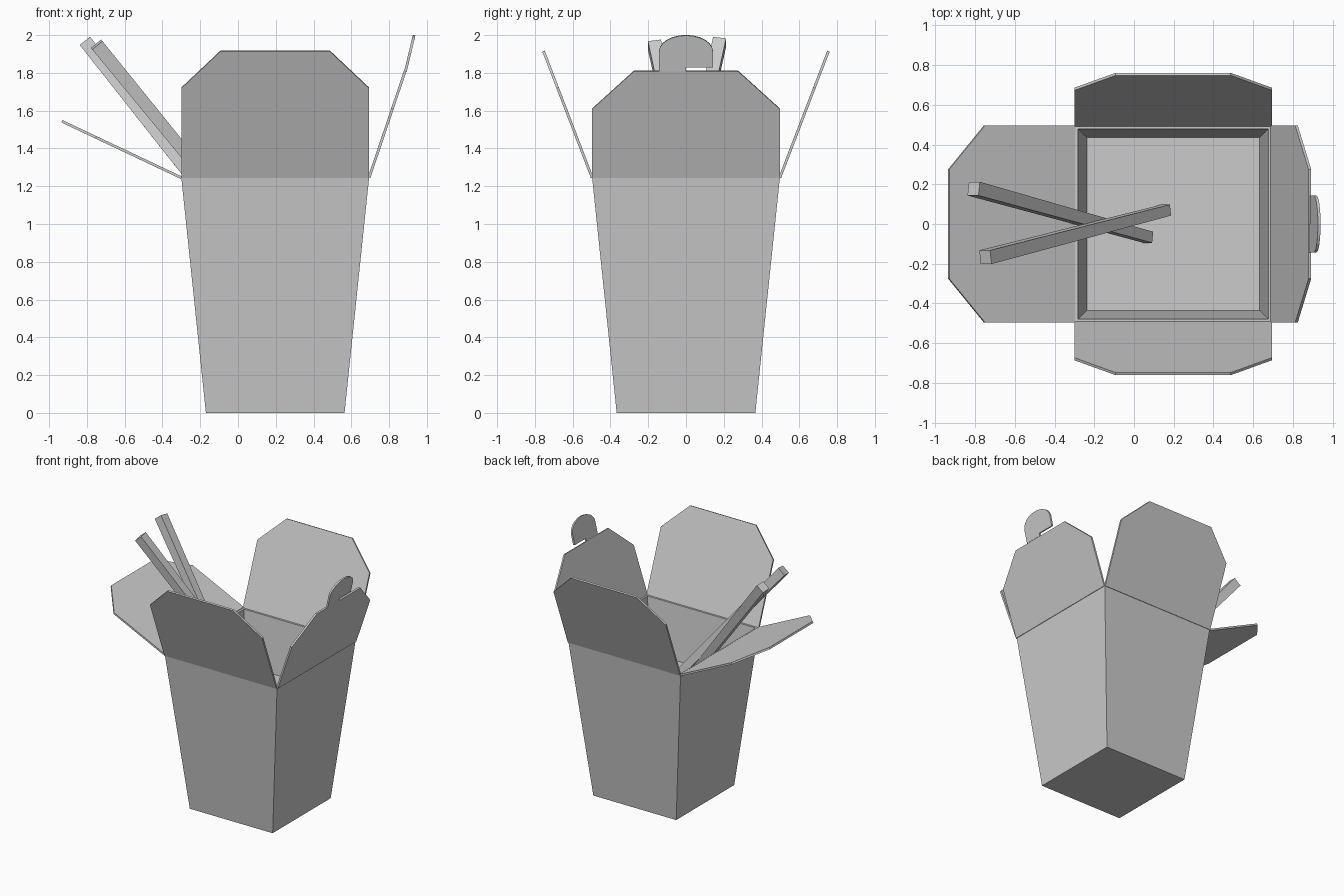
import bpy, bmesh, math
from mathutils import Vector, Matrix

if "Cube" in bpy.data.objects:
    bpy.data.objects.remove(bpy.data.objects["Cube"])

CX = 0.197             # centre of the carton in x
BASE, RIM = 0.367, 0.497
HEIGHT, FOOD = 1.245, 0.82
WALL = 0.018


def make(name, verts, faces):
    me = bpy.data.meshes.new(name)
    me.from_pydata([tuple(v) for v in verts], [], faces)
    bm = bmesh.new()
    bm.from_mesh(me)
    bmesh.ops.recalc_face_normals(bm, faces=bm.faces)
    bm.to_mesh(me)
    bm.free()
    ob = bpy.data.objects.new(name, me)
    bpy.context.collection.objects.link(ob)
    return ob


def loft(name, rings):
    """Closed skin through a list of four-cornered rings."""
    verts = [v for r in rings for v in r]
    n = len(rings)
    faces = [(4*k + i, 4*k + (i+1) % 4, 4*k + 4 + (i+1) % 4, 4*k + 4 + i)
             for k in range(n - 1) for i in range(4)]
    faces += [(3, 2, 1, 0), tuple(range(4*n - 4, 4*n))]
    return make(name, verts, faces)


def square(h, z):
    return [Vector((CX + sx*h, sy*h, z)) for sx, sy in ((-1, -1), (1, -1), (1, 1), (-1, 1))]


def panel(name, outline, yaw, tilt, hinge=(RIM, HEIGHT), thick=0.014):
    """Card sheet: outline is (across, along), hinged at (out, z), tilted up, turned by yaw."""
    t = math.radians(tilt)
    turn = Matrix.Translation((CX, 0, 0)) @ Matrix.Rotation(math.radians(yaw), 4, 'Z')
    verts = [turn @ Vector((hinge[0] + v*math.cos(t), u, hinge[1] + v*math.sin(t)))
             for u, v in outline]
    ob = make(name, verts, [tuple(range(len(verts)))])
    mod = ob.modifiers.new("card", 'SOLIDIFY')
    mod.thickness = thick
    mod.offset = 0
    return ob


def flap_outline(straight, length, half_top):
    right = [(RIM, 0), (RIM, straight), (half_top, length)]
    return right + [(-u, v) for u, v in reversed(right)]


# tapered carton with inner walls down to the filling
inner = BASE + (RIM - BASE)*FOOD/HEIGHT - WALL
loft("carton", [square(BASE, 0), square(RIM, HEIGHT),
                square(RIM - WALL, HEIGHT), square(inner, FOOD)])

# lid flaps
panel("back_flap", flap_outline(0.509, 0.718, 0.29), 90, 69)
panel("front_flap", flap_outline(0.509, 0.718, 0.29), -90, 69)
panel("left_flap", flap_outline(0.50, 0.70, 0.275), 180, 25.3)
panel("right_flap", flap_outline(0.385, 0.597, 0.275), 0, 71.3)

# rounded hook tab on the right flap
arc = [(0.143*math.cos(a), 0.105 + 0.09*math.sin(a))
       for a in (math.pi*i/12 for i in range(13))]
tab = [(0, 0), (0, 0.022), (0.143, 0.022)] + arc + [(-0.143, 0)]
panel("closure_tab", tab, 0, 76.5, (RIM + 0.193, 1.81))


# chopsticks, square and slightly tapered
def chopstick(name, top, low):
    top, low = Vector(top), Vector(low)
    d = (low - top).normalized()
    up = Vector((0, 1, 0)).cross(d).normalized()
    side = d.cross(up)
    loft(name, [[p + side*(sx*w) + up*(sy*w)
                 for sx, sy in ((-1, -1), (1, -1), (1, 1), (-1, 1))]
                for p, w in ((top, 0.035), (low, 0.028))])


chopstick("chopstick_back", (-0.807, 0.178, 1.965), (0.072, -0.067, 0.84))
chopstick("chopstick_front", (-0.748, -0.167, 1.95), (0.162, 0.07, 0.835))
